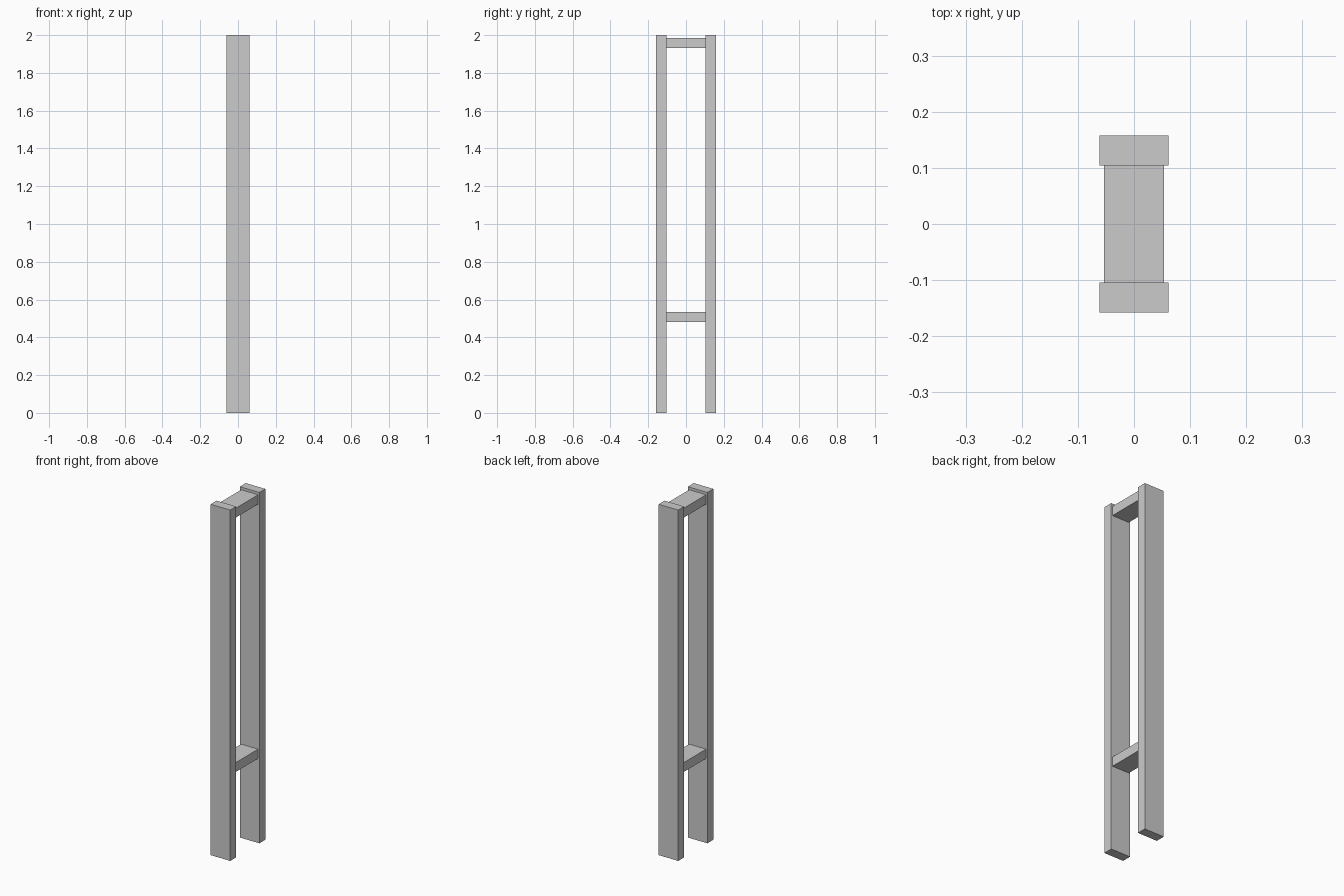
import bpy

if "Cube" in bpy.data.objects:
    bpy.data.objects.remove(bpy.data.objects["Cube"])


def box(name, size, center):
    bpy.ops.mesh.primitive_cube_add(size=1, location=center)
    ob = bpy.context.object
    ob.name = name
    ob.scale = size
    bpy.ops.object.transform_apply(location=False, rotation=False, scale=True)
    return ob


HEIGHT = 2.0
POST_W, THICK = 0.123, 0.0535   # post width, board thickness
OUTER = 0.158                   # half depth of the frame
RUNG_W = 0.107
gap = 2 * (OUTER - THICK)       # clear span between the posts

# Upright posts, front and back
for name, side in (("front_post", -1), ("back_post", 1)):
    box(name, (POST_W, THICK, HEIGHT), (0, side * (OUTER - THICK / 2), HEIGHT / 2))

# Cross boards spanning between the posts
for name, z in (("lower_crossbar", 0.508), ("upper_crossbar", 1.958)):
    box(name, (RUNG_W, gap, THICK), (0, 0, z))
